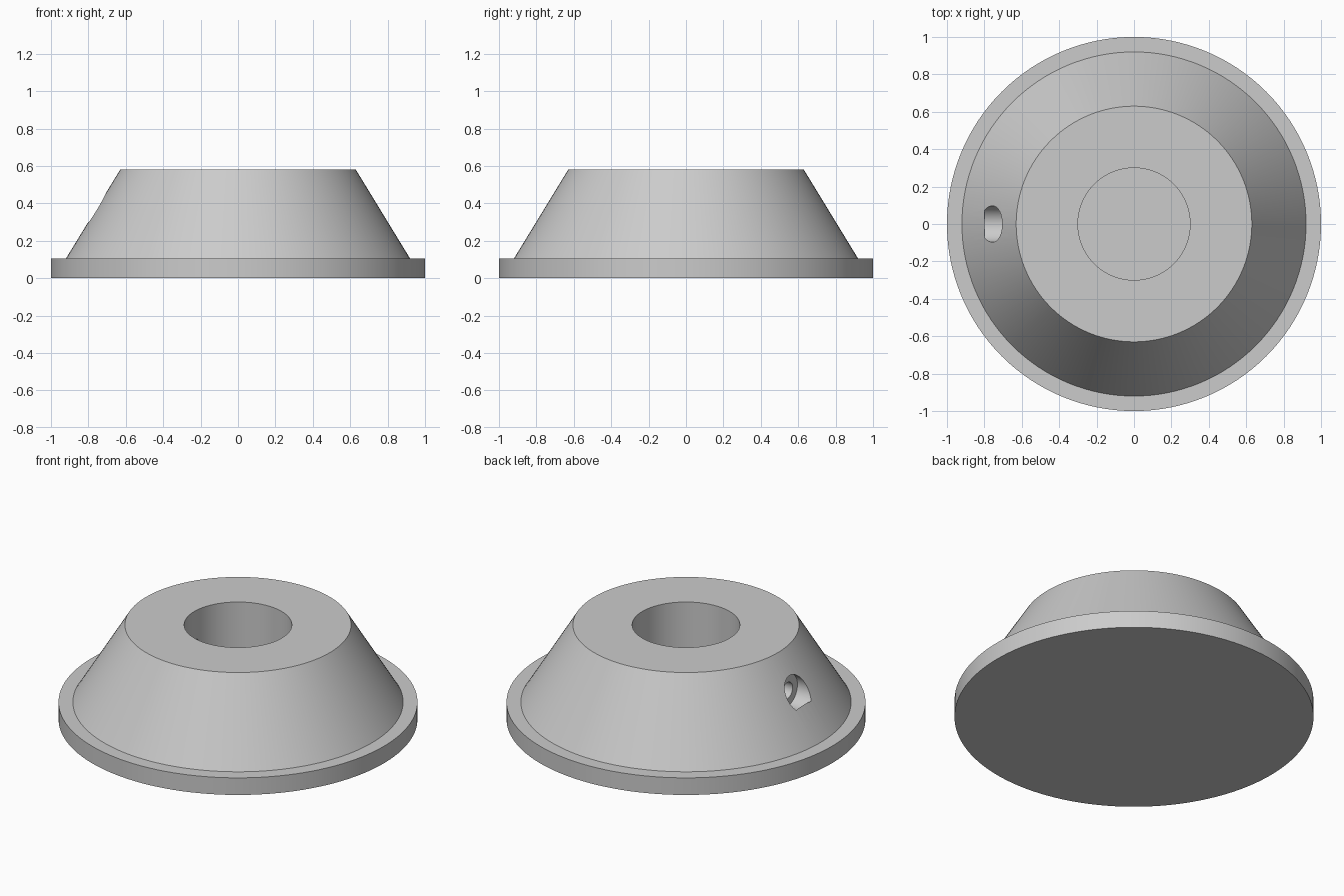
import bpy
import bmesh
import math
from mathutils import Matrix

default = bpy.data.objects.get("Cube")
if default:
    bpy.data.objects.remove(default, do_unlink=True)

grey = bpy.data.materials.new("plain_grey")
grey.use_nodes = True
colour = (0.6, 0.6, 0.6, 1)
grey.diffuse_color = colour
grey.node_tree.nodes["Principled BSDF"].inputs["Base Color"].default_value = colour


def lathe(name, profile, sides, matrix=Matrix()):
    """Spin a (radius, height) profile that starts and ends on the z axis."""
    bm = bmesh.new()
    verts = [bm.verts.new((r, 0, z)) for r, z in profile]
    edges = [bm.edges.new(pair) for pair in zip(verts, verts[1:])]
    bmesh.ops.spin(bm, geom=verts + edges, axis=(0, 0, 1), cent=(0, 0, 0),
                   angle=math.tau, steps=sides, use_merge=True)
    bmesh.ops.remove_doubles(bm, verts=bm.verts[:], dist=1e-5)
    bmesh.ops.transform(bm, matrix=matrix, verts=bm.verts[:])
    bmesh.ops.recalc_face_normals(bm, faces=bm.faces[:])
    mesh = bpy.data.meshes.new(name)
    bm.to_mesh(mesh)
    bm.free()
    mesh.materials.append(grey)
    obj = bpy.data.objects.new(name, mesh)
    bpy.context.collection.objects.link(obj)
    return obj


# Flanged conical body with a blind centre bore
body = lathe("flanged_cone", [
    (0, 0), (1, 0), (1, 0.105), (0.92, 0.105), (0.63, 0.58),
    (0.3, 0.58), (0.3, 0.105), (0, 0.105)], 128)

# Sideways set screw hole: wide head pocket, then a narrow passage to the bore
screw_axis = Matrix.Translation((0, 0, 0.36)) @ Matrix.Rotation(math.pi / 2, 4, "Y")
cutter = lathe("screw_hole_cutter", [
    (0, -0.8), (0.097, -0.8), (0.097, -0.69),
    (0.05, -0.69), (0.05, -0.15), (0, -0.15)], 48, screw_axis)
cutter.hide_render = True

cut = body.modifiers.new("screw_hole", "BOOLEAN")
cut.operation = "DIFFERENCE"
cut.solver = "EXACT"
cut.object = cutter

bpy.ops.object.select_all(action="DESELECT")
body.select_set(True)
bpy.context.view_layer.objects.active = body
bpy.ops.object.modifier_apply(modifier=cut.name)
bpy.data.objects.remove(cutter, do_unlink=True)
bpy.ops.object.shade_smooth_by_angle(angle=math.radians(30))
